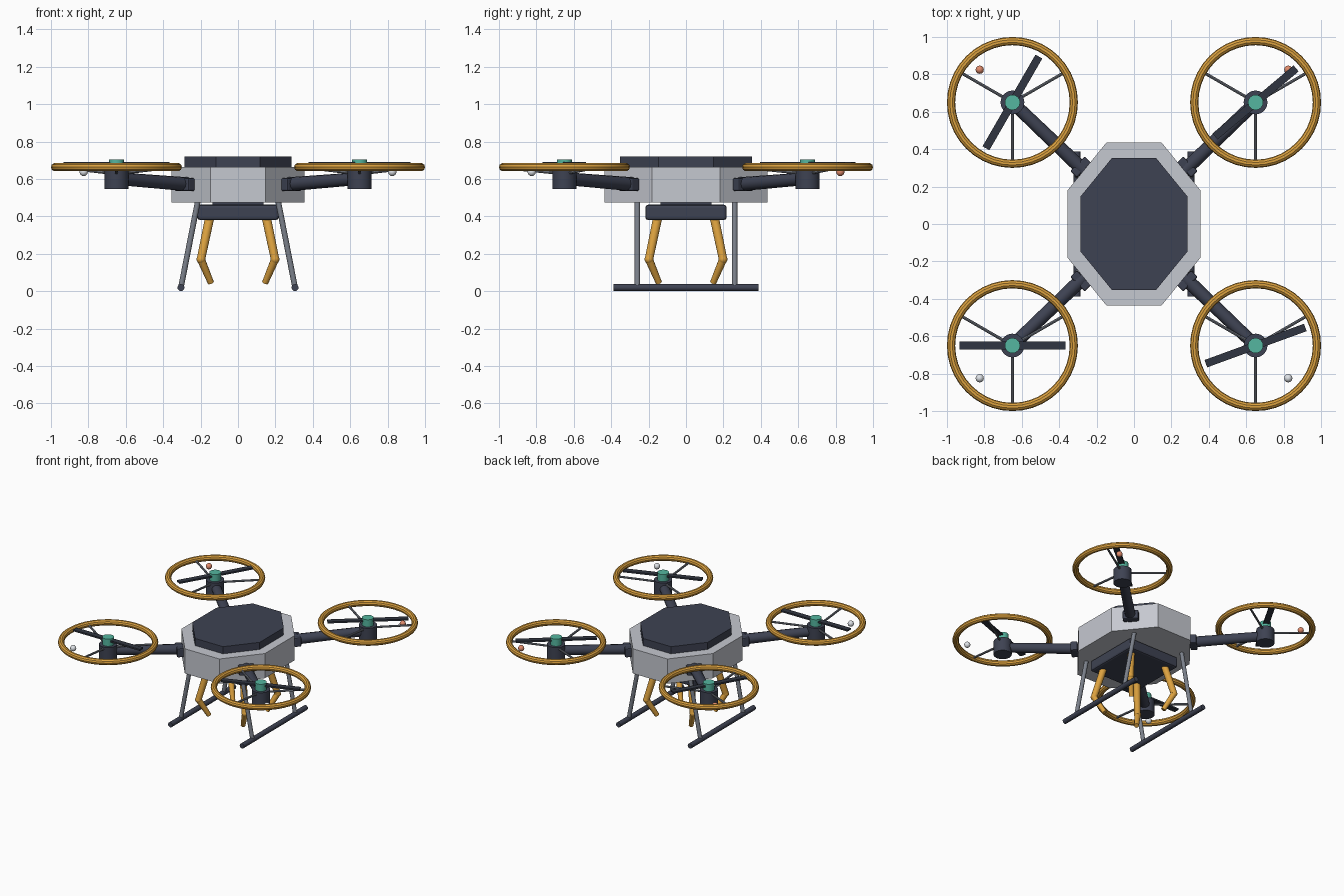
import bpy, math
from mathutils import Vector, Matrix

if "Cube" in bpy.data.objects:
    bpy.data.objects.remove(bpy.data.objects["Cube"])


def material(name, rgb):
    m = bpy.data.materials.new(name)
    m.diffuse_color = (*rgb, 1)
    m.use_nodes = True
    m.node_tree.nodes["Principled BSDF"].inputs["Base Color"].default_value = m.diffuse_color
    return m


SHELL = material("pale grey", (0.56, 0.58, 0.63))
DARK = material("dark slate", (0.048, 0.055, 0.085))
BLACK = material("near black", (0.030, 0.036, 0.052))
ORANGE = material("amber", (0.72, 0.36, 0.05))
GREEN = material("teal", (0.09, 0.47, 0.35))
STEEL = material("steel grey", (0.20, 0.22, 0.26))
RED = material("salmon lamp", (0.75, 0.26, 0.15))
WHITE = material("white lamp", (0.75, 0.78, 0.82))


def finish(name, mat, smooth=True):
    ob = bpy.context.object
    ob.name = name
    ob.data.materials.append(mat)
    if smooth:
        bpy.ops.object.shade_smooth_by_angle(angle=math.radians(35))
    return ob


def rod(name, a, b, r1, mat, r2=None, sides=12):
    """Straight, optionally tapered, rod from a to b."""
    a, b = Vector(a), Vector(b)
    d = b - a
    bpy.ops.mesh.primitive_cone_add(vertices=sides, radius1=r1, radius2=r1 if r2 is None else r2,
                                    depth=d.length, location=(a + b) / 2,
                                    rotation=d.to_track_quat('Z', 'Y').to_euler())
    return finish(name, mat)


def ball(name, p, r, mat):
    bpy.ops.mesh.primitive_uv_sphere_add(segments=12, ring_count=8, radius=r, location=p)
    return finish(name, mat)


def box(name, p, size, mat, turn=0, bevel=0):
    bpy.ops.mesh.primitive_cube_add(size=1, location=p, rotation=(0, 0, turn))
    ob = finish(name, mat, False)
    ob.data.transform(Matrix.Diagonal((*size, 1)))
    if bevel:
        mod = ob.modifiers.new("edge", 'BEVEL')
        mod.width, mod.segments = bevel, 2
    return ob


def octagon(name, hx, hy, z0, z1, mat):
    """Eight-sided slab with flats at +-hx and +-hy."""
    bpy.ops.mesh.primitive_cylinder_add(vertices=8, radius=1 / math.cos(math.pi / 8), depth=1,
                                        location=(0, 0, (z0 + z1) / 2))
    ob = finish(name, mat, False)
    ob.data.transform(Matrix.Diagonal((hx, hy, z1 - z0, 1)) @ Matrix.Rotation(math.pi / 8, 4, 'Z'))
    # make sure the flats face the axes
    if max(v.co.x for v in ob.data.vertices) > hx * 1.02:
        ob.data.transform(Matrix.Diagonal((hx, hy, 1, 1)) @ Matrix.Rotation(math.pi / 8, 4, 'Z')
                          @ Matrix.Diagonal((1 / hx, 1 / hy, 1, 1)))
    return ob


# Body
octagon("body_shell", 0.355, 0.436, 0.475, 0.665, SHELL)
octagon("top_cover", 0.287, 0.352, 0.66, 0.72, DARK)

# Rotor units: x side, y side, blade angle
for sx, sy, angle in ((-1, -1, 0), (1, -1, 20), (1, 1, 40), (-1, 1, 60)):
    tag = ("front" if sy < 0 else "back") + ("_left" if sx < 0 else "_right")
    cx, cy = 0.65 * sx, 0.65 * sy
    rod(tag + "_arm", (0.20 * sx, 0.22 * sy, 0.566), (cx, cy, 0.602), 0.038, DARK, 0.034)
    box(tag + "_arm_bracket", (0.285 * sx, 0.305 * sy, 0.57), (0.05, 0.11, 0.07), DARK,
        math.radians(45) * sx * sy, 0.008)
    rod(tag + "_motor", (cx, cy, 0.545), (cx, cy, 0.65), 0.064, DARK, sides=16)
    rod(tag + "_hub", (cx, cy, 0.645), (cx, cy, 0.705), 0.041, GREEN, sides=16)
    box(tag + "_blade", (cx, cy, 0.685), (0.566, 0.042, 0.012), BLACK, math.radians(angle))
    bpy.ops.mesh.primitive_torus_add(major_radius=0.328, minor_radius=0.022, major_segments=40,
                                     minor_segments=10, location=(cx, cy, 0.663))
    finish(tag + "_guard_ring", ORANGE)
    for deg in (30, 150, 270):
        c, s = math.cos(math.radians(deg)), math.sin(math.radians(deg))
        rod(tag + "_guard_spoke", (cx + 0.05 * c, cy + 0.05 * s, 0.632),
            (cx + 0.325 * c, cy + 0.325 * s, 0.66), 0.008, STEEL, sides=8)
    ball(tag + "_lamp", (0.825 * sx, 0.825 * sy, 0.637), 0.022, RED if sy > 0 else WHITE)

    # Gripper claws
    knee = (0.198 * sx, 0.198 * sy, 0.17)
    rod(tag + "_claw_upper", (0.152 * sx, 0.152 * sy, 0.39), knee, 0.025, ORANGE, 0.023)
    ball(tag + "_claw_knee", knee, 0.024, ORANGE)
    rod(tag + "_claw_tip", knee, (0.145 * sx, 0.145 * sy, 0.045), 0.022, ORANGE, 0.017)

    # Landing legs
    rod(tag + "_leg", (0.215 * sx, 0.26 * sy, 0.48), (0.305 * sx, 0.26 * sy, 0.02), 0.015, STEEL)

# Gripper base
box("gripper_base", (0, 0, 0.421), (0.434, 0.434, 0.082), DARK, bevel=0.014)
box("gripper_mount", (0, 0, 0.468), (0.27, 0.27, 0.03), DARK)

# Skids
for sx, side in ((-1, "left"), (1, "right")):
    rod(side + "_skid", (0.305 * sx, -0.388, 0.019), (0.305 * sx, 0.388, 0.019), 0.019, DARK)
